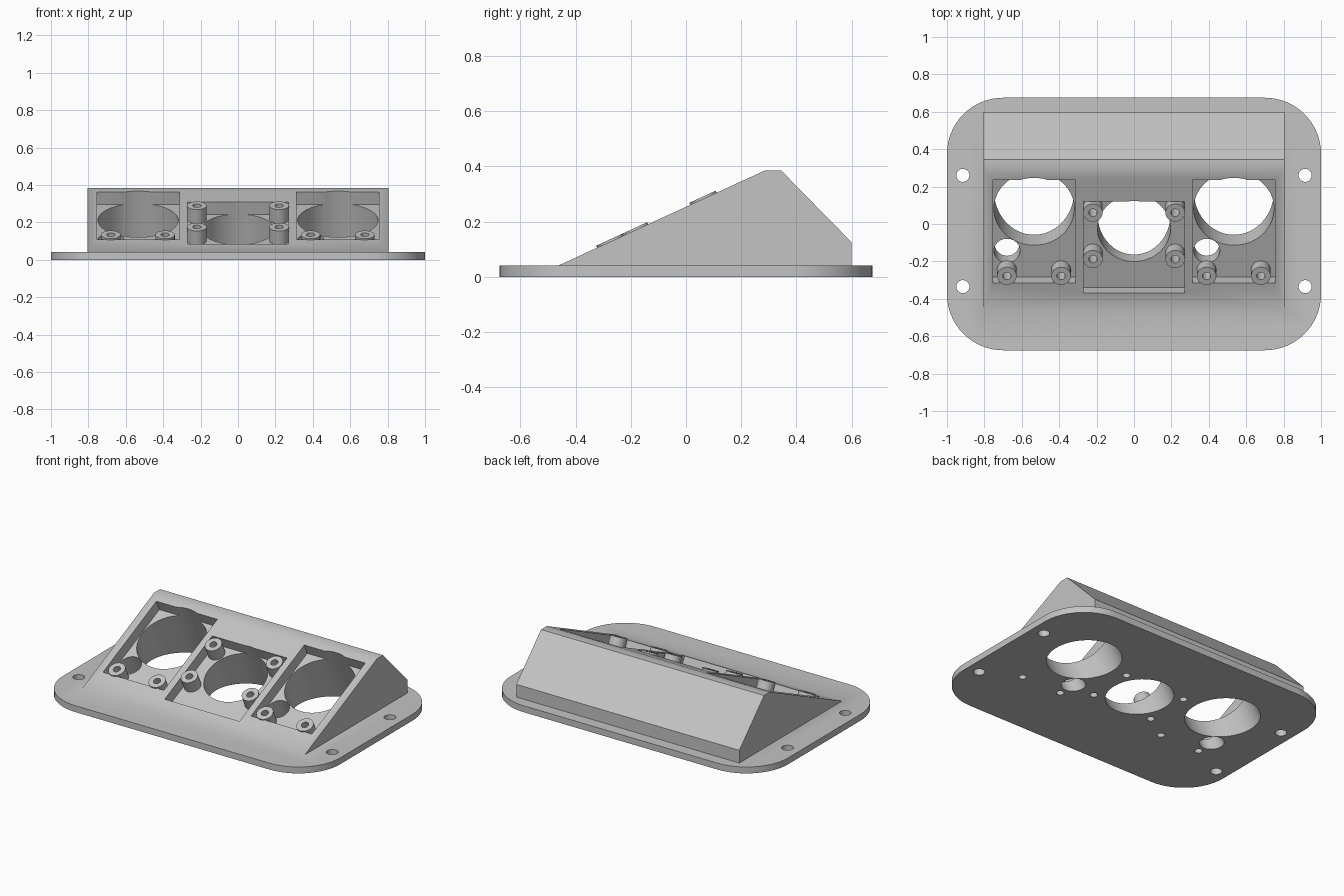
import bpy
import bmesh
import math
from mathutils import Matrix, Vector

cube = bpy.data.objects.get("Cube")
if cube:
    bpy.data.objects.remove(cube, do_unlink=True)

grey = bpy.data.materials.new("light grey plastic")
grey.use_nodes = True
GREY = (0.55, 0.55, 0.55, 1)
grey.diffuse_color = GREY
grey.node_tree.nodes["Principled BSDF"].inputs["Base Color"].default_value = GREY

# Frame of the sloped panel: x across, y up the slope, z out of it
PLATE_TOP = 0.042
SLOPE = math.atan2(0.343, 0.745)
PANEL = Matrix.Translation((0, -0.46, PLATE_TOP)) @ Matrix.Rotation(SLOPE, 4, 'X')
FLAT = Matrix.Identity(4)
DEPTH = 0.073


def prism(name, points, direction, frame=FLAT):
    """Extrude a flat outline along a direction."""
    bm = bmesh.new()
    face = bm.faces.new([bm.verts.new(p) for p in points])
    made = bmesh.ops.extrude_face_region(bm, geom=[face])["geom"]
    verts = [v for v in made if isinstance(v, bmesh.types.BMVert)]
    bmesh.ops.translate(bm, verts=verts, vec=Vector(direction))
    bmesh.ops.recalc_face_normals(bm, faces=bm.faces)
    bm.transform(frame)
    mesh = bpy.data.meshes.new(name)
    bm.to_mesh(mesh)
    bm.free()
    mesh.materials.append(grey)
    obj = bpy.data.objects.new(name, mesh)
    bpy.context.collection.objects.link(obj)
    return obj


def cylinder(name, x, y, radius, low, high, frame, sides=64):
    ring = [(x + radius * math.cos(math.tau * i / sides),
             y + radius * math.sin(math.tau * i / sides), low) for i in range(sides)]
    return prism(name, ring, (0, 0, high - low), frame)


def block(name, x, half, y0, y1, low, high, frame):
    outline = [(x - half, y0, low), (x + half, y0, low),
               (x + half, y1, low), (x - half, y1, low)]
    return prism(name, outline, (0, 0, high - low), frame)


def combine(target, tool, operation):
    mod = target.modifiers.new("boolean", 'BOOLEAN')
    mod.operation = operation
    mod.solver = 'EXACT'
    mod.object = tool
    bpy.context.view_layer.objects.active = target
    bpy.ops.object.modifier_apply(modifier=mod.name)
    bpy.data.objects.remove(tool, do_unlink=True)


# Rounded base plate
outline = []
for quarter, (sx, sy) in enumerate([(1, 1), (-1, 1), (-1, -1), (1, -1)]):
    for i in range(17):
        a = (quarter + i / 16) * math.pi / 2
        outline.append((sx * 0.7 + 0.3 * math.cos(a), sy * 0.375 + 0.3 * math.sin(a), 0))
body = prism("sloped_panel_housing", outline, (0, 0, PLATE_TOP))

# Wedge housing on the plate
side = [(-0.46, 0.02), (-0.46, PLATE_TOP), (0.285, 0.385),
        (0.345, 0.385), (0.60, 0.125), (0.60, 0.02)]
wedge = prism("wedge", [(-0.805, y, z) for y, z in side], (1.61, 0, 0))
combine(body, wedge, 'UNION')

# Recessed pockets
SIDES = (-0.534, 0.534)
for x in SIDES:
    combine(body, block("pocket", x, 0.22, 0.16, 0.765, -DEPTH, 0.1, PANEL), 'DIFFERENCE')
combine(body, block("pocket", 0, 0.27, 0.099, 0.639, -DEPTH, 0.1, PANEL), 'DIFFERENCE')

# Round openings, square to the slope
openings = [(0, 0.447, 0.195)]
for x in SIDES:
    openings += [(x, 0.563, 0.215), (x - 0.145, 0.316, 0.07)]
for x, y, r in openings:
    combine(body, cylinder("opening", x, y, r, -0.8, 0.1, PANEL), 'DIFFERENCE')

# Screw posts with bores through to the underside
posts = [(x + dx, 0.204) for x in SIDES for dx in (-0.146, 0.144)]
posts += [(x, y) for x in (-0.22, 0.22) for y in (0.303, 0.576)]
for x, y in posts:
    combine(body, cylinder("post", x, y, 0.052, -DEPTH - 0.004, 0.008, PANEL, 40), 'UNION')
for x, y in posts:
    combine(body, cylinder("bore", x, y, 0.022, -0.6, 0.1, PANEL, 32), 'DIFFERENCE')

# Mounting holes in the plate
for x in (-0.915, 0.915):
    for y in (-0.335, 0.26):
        combine(body, cylinder("mount", x, y, 0.035, -0.1, 0.1, FLAT, 40), 'DIFFERENCE')

# Smooth the round walls and keep the edges sharp
bpy.ops.object.select_all(action='DESELECT')
body.select_set(True)
bpy.context.view_layer.objects.active = body
bpy.ops.object.shade_smooth_by_angle(angle=math.radians(25))
